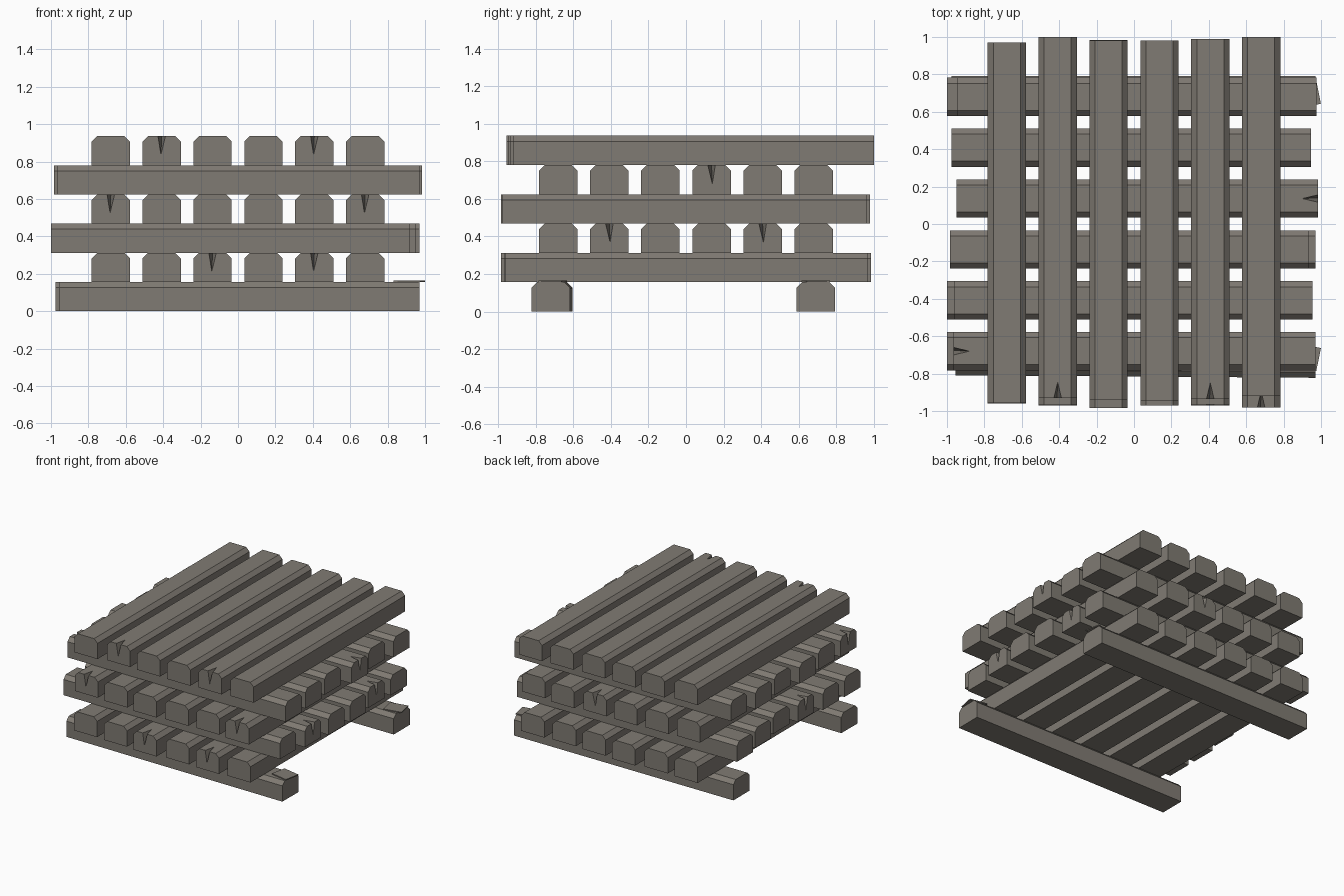
import bpy, bmesh, math
from mathutils import Matrix

old = bpy.data.objects.get("Cube")
if old:
    bpy.data.objects.remove(old, do_unlink=True)

WOOD = (0.216, 0.198, 0.172, 1.0)
WIDTH, HEIGHT, CHAMFER = 0.205, 0.156, 0.03

mat = bpy.data.materials.new("weathered_wood")
mat.use_nodes = True
mat.diffuse_color = WOOD
bsdf = mat.node_tree.nodes["Principled BSDF"]
bsdf.inputs["Base Color"].default_value = WOOD
bsdf.inputs["Roughness"].default_value = 0.9


def finish(name, bm, matrix):
    bmesh.ops.recalc_face_normals(bm, faces=bm.faces)
    mesh = bpy.data.meshes.new(name)
    bm.to_mesh(mesh)
    bm.free()
    mesh.materials.append(mat)
    obj = bpy.data.objects.new(name, mesh)
    obj.matrix_world = matrix
    bpy.context.collection.objects.link(obj)


def beam(name, lo, hi, matrix, splits=()):
    """Chamfered beam along local x; splits are ends (-1 or 1) with a wedge crack."""
    bm = bmesh.new()
    w, c, h = WIDTH / 2, CHAMFER, HEIGHT
    section = [(-w, 0), (w, 0), (w, h - c), (w - c, h), (c - w, h), (-w, h - c)]
    rings = {end: [bm.verts.new((x, y, z)) for y, z in section]
             for end, x in ((-1, lo), (1, hi))}
    a, b = rings[-1], rings[1]
    for i in (0, 1, 2, 4, 5):
        j = (i + 1) % 6
        bm.faces.new((a[i], a[j], b[j], b[i]))
    # End caps and top face, with a tapered crack where the end is split
    rims = {}
    for end, x in ((-1, lo), (1, hi)):
        ring, cap, rim = rings[end], list(rings[end]), []
        if end in splits:
            right, left = (bm.verts.new((x, s * 0.02, h)) for s in (1, -1))
            root = bm.verts.new((x, 0.004, h - 0.1))
            tip = bm.verts.new((x - end * 0.085, 0, h))
            cap[4:4] = [right, root, left]
            rim = [right, tip, left]
            bm.faces.new((right, root, tip))
            bm.faces.new((left, tip, root))
        bm.faces.new(cap)
        rims[end] = [ring[3]] + rim + [ring[4]]
    bm.faces.new(rims[-1] + rims[1][::-1])
    finish(name, bm, matrix)


def place(axis, offset, layer, turn=0.0):
    z = layer * HEIGHT
    if axis == "x":
        return Matrix.Translation((0, offset, z)) @ Matrix.Rotation(turn, 4, "Z")
    return Matrix.Translation((offset, 0, z)) @ Matrix.Rotation(math.pi / 2, 4, "Z")


# Two ground runners
beam("front_runner", -0.955, 0.97, place("x", -0.713, 0, -0.007))
beam("back_runner", -0.975, 0.97, place("x", 0.69, 0))

# Crossed layers: axis, both ends of each beam, and cracked ends by beam index
SPACING = 0.272
layers = [
    ("y", [-.96, -.97, -.985, -.96, -.97, -.96], [.97, .96, .985, .97, .96, .97],
     {2: (-1,), 4: (-1,)}),
    ("x", [-1, -1, -.97, -.94, -.97, -1], [.92, .95, .97, .97, .94, .95],
     {1: (1,), 2: (-1,), 4: (1,)}),
    ("y", [-.95, -.965, -.985, -.97, -.965, -.98], [.94, .95, .96, .96, .98, .96],
     {0: (-1,), 3: (1,), 5: (-1,)}),
    ("x", [-.965, -.96, -.985, -.95, -.975, -.945], [.97, .955, .935, .985, .945, .975],
     {0: (-1,), 3: (1,)}),
    ("y", [-.955, -.93, -.94, -.945, -.935, -.92], [.97, 1, .98, .98, .99, 1],
     {1: (-1,), 4: (-1,)}),
]
for level, (axis, starts, ends, cracks) in enumerate(layers, 1):
    for i, (lo, hi) in enumerate(zip(starts, ends)):
        beam(f"layer_{level}_beam_{i + 1}", lo, hi,
             place(axis, (i - 2.5) * SPACING, level), cracks.get(i, ()))

# Loose bark splinters on the runner ends
for name, y, turn in (("front_splinter", -0.71, -0.2), ("back_splinter", 0.69, 0.2)):
    bm = bmesh.new()
    bmesh.ops.create_cube(bm, size=1, matrix=Matrix.Diagonal((0.145, 0.125, 0.008, 1)))
    finish(name, bm, Matrix.Translation((0.916, y, HEIGHT + 0.005))
           @ Matrix.Rotation(turn, 4, "Z"))
